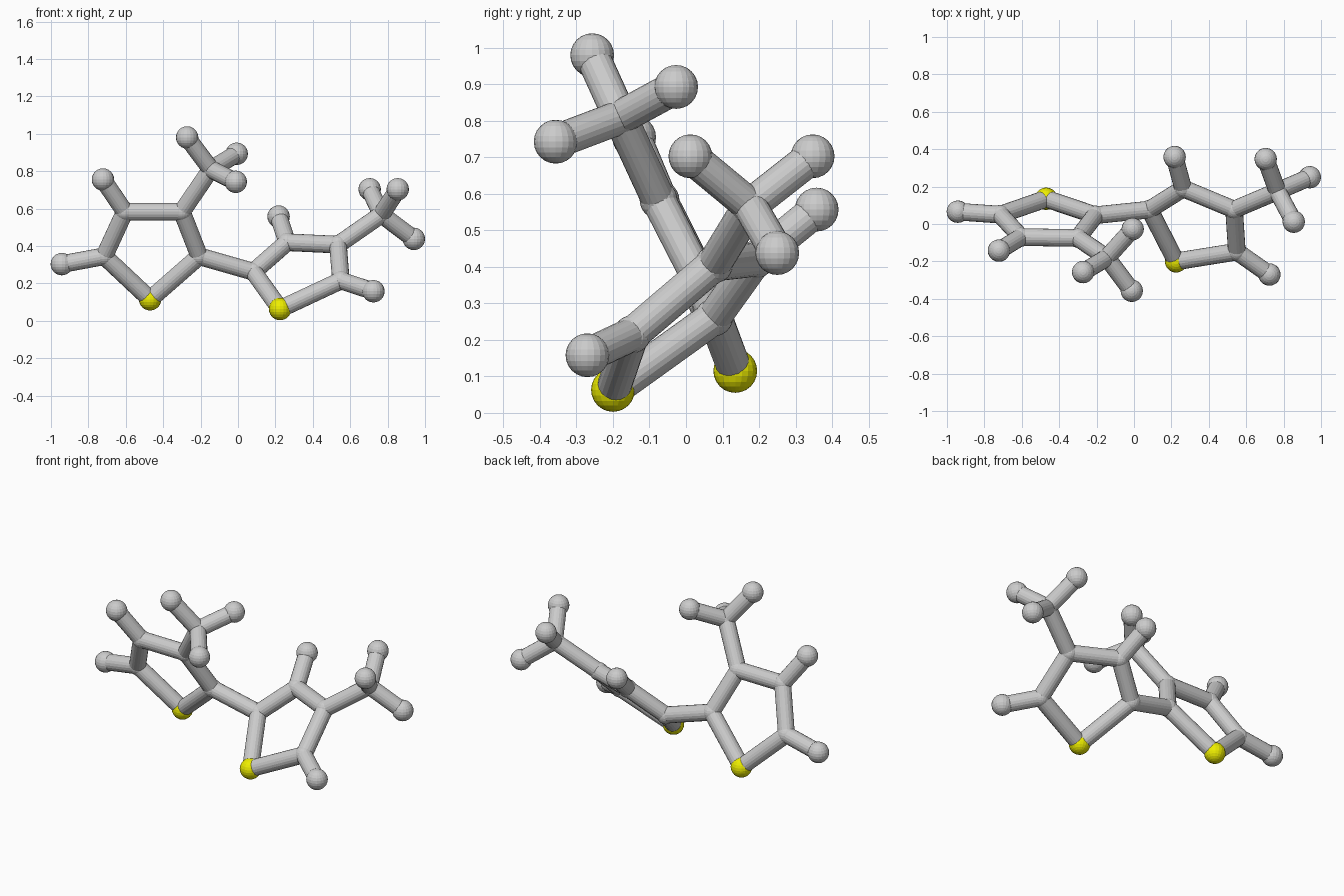
import bpy
from mathutils import Vector

if "Cube" in bpy.data.objects:
    bpy.data.objects.remove(bpy.data.objects["Cube"])

ROD_R, BALL_R, JOINT_R = 0.047, 0.06, 0.052

yellow = bpy.data.materials.new("yellow")
yellow.diffuse_color = (0.85, 0.85, 0.0, 1)
yellow.use_nodes = True
yellow.node_tree.nodes["Principled BSDF"].inputs["Base Color"].default_value = yellow.diffuse_color


def ball(name, loc, radius, mat=None):
    bpy.ops.mesh.primitive_uv_sphere_add(segments=20, ring_count=12, radius=radius, location=loc)
    ob = bpy.context.object
    ob.name = name
    if mat:
        ob.data.materials.append(mat)


def rod(name, a, b):
    a, b = Vector(a), Vector(b)
    d = b - a
    bpy.ops.mesh.primitive_cylinder_add(vertices=20, radius=ROD_R, depth=d.length, location=(a + b) / 2)
    ob = bpy.context.object
    ob.name = name
    ob.rotation_mode = 'QUATERNION'
    ob.rotation_quaternion = d.to_track_quat('Z', 'Y')


def unit(side, ring, methyl_at, methyl, methyl_tips, tips):
    # five-sided ring: the first corner is the yellow ball
    ball(side + "_yellow_ball", ring[0], BALL_R, yellow)
    for i, p in enumerate(ring):
        if i:
            ball(side + "_ring_joint", p, JOINT_R)
        rod(side + "_ring_rod", p, ring[(i + 1) % 5])
    # three-pronged branch
    ball(side + "_branch_joint", methyl, JOINT_R)
    rod(side + "_branch_rod", ring[methyl_at], methyl)
    for t in methyl_tips:
        rod(side + "_prong_rod", methyl, t)
        ball(side + "_prong_ball", t, BALL_R)
    # single end balls on the ring
    for i, t in tips:
        rod(side + "_tip_rod", ring[i], t)
        ball(side + "_tip_ball", t, BALL_R)


left = [(-0.47, 0.135, 0.115), (-0.207, 0.047, 0.345), (-0.3, -0.075, 0.583),
        (-0.605, -0.07, 0.583), (-0.715, 0.05, 0.345)]
unit("left", left, 2, (-0.145, -0.18, 0.81),
     [(-0.272, -0.257, 0.98), (-0.007, -0.027, 0.893), (-0.012, -0.357, 0.743)],
     [(3, (-0.722, -0.142, 0.755)), (4, (-0.942, 0.066, 0.303))])

right = [(0.225, -0.2, 0.063), (0.083, 0.077, 0.262), (0.263, 0.19, 0.42),
         (0.535, 0.077, 0.407), (0.55, -0.148, 0.215)]
unit("right", right, 3, (0.767, 0.175, 0.568),
     [(0.704, 0.347, 0.703), (0.854, 0.012, 0.703), (0.94, 0.25, 0.438)],
     [(2, (0.217, 0.358, 0.557)), (4, (0.724, -0.27, 0.158))])

# rod joining the two rings
rod("link_rod", left[1], right[1])
